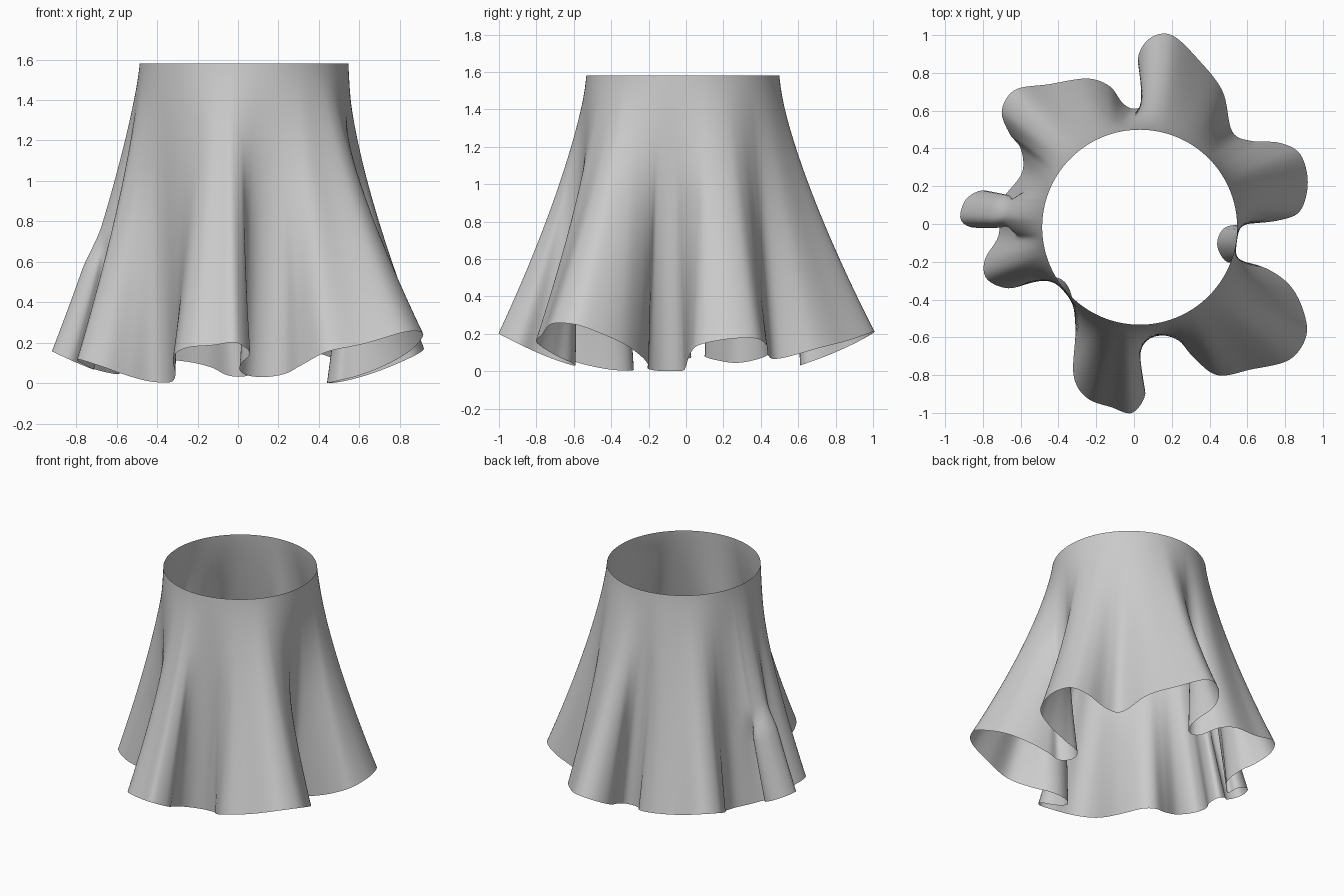
import bpy, bmesh, math
from mathutils import Vector

if "Cube" in bpy.data.objects:
    bpy.data.objects.remove(bpy.data.objects["Cube"])

TOP, CX, CY, RAD = 1.58, 0.03, -0.017, 0.516
COLS, ROWS = 420, 44

# hem outline seen from above, counter-clockwise from the right
hem = [(.92, .22), (.88, .37), (.77, .43), (.62, .44), (.52, .49), (.47, .70),
       (.35, .86), (.20, 1.0), (.08, .98), (.02, .87), (.06, .73), (.06, .64),
       (0, .61), (-.06, .64), (-.13, .73), (-.25, .77), (-.45, .74), (-.63, .71),
       (-.70, .60), (-.66, .48), (-.60, .40), (-.59, .28), (-.66, .18)]
pinch = [(-.74, .10), (-.76, .165), (-.82, .175), (-.89, .13), (-.92, .05),
         (-.90, 0), (-.83, -.02), (-.78, .02), (-.72, .02)]
rest = [(-.72, -.07), (-.79, -.19), (-.78, -.29), (-.67, -.34), (-.54, -.31),
        (-.42, -.28), (-.34, -.35), (-.31, -.55), (-.32, -.80), (-.25, -.92),
        (-.12, -.97), (-.01, -1.0), (.06, -.90), (.02, -.80), (.01, -.70),
        (.06, -.62), (.15, -.59), (.24, -.62), (.31, -.70), (.44, -.80),
        (.62, -.77), (.82, -.72), (.91, -.60), (.90, -.47), (.83, -.33),
        (.71, -.24), (.58, -.20), (.49, -.20), (.44, -.11), (.48, -.02),
        (.60, 0), (.77, .02), (.88, .07)]
# same stretch of hem before the pinch forms: a gentle arc
n = len(pinch)
arc = [(-.72 - .16 * math.sin(math.pi * (i + 1) / (n + 1)), .18 - .25 * (i + 1) / (n + 1))
       for i in range(n)]


def spline(pts, k=20):
    p = [Vector(q) for q in pts]
    out = []
    for i in range(len(p)):
        a, b, c, d = (p[(i + j) % len(p)] for j in (-1, 0, 1, 2))
        for s in range(k):
            t = s / k
            out.append(.5 * (2 * b + (c - a) * t + (2 * a - 5 * b + 4 * c - d) * t * t
                             + (3 * b - a - 3 * c + d) * t ** 3))
    return out


def smooth(pts, sigma):
    w = [math.exp(-.5 * (j / sigma) ** 2) for j in range(-int(3 * sigma), int(3 * sigma) + 1)]
    h, tot = len(w) // 2, sum(w)
    m = len(pts)
    xs, ys = [p.x for p in pts], [p.y for p in pts]
    return [Vector((sum(w[j] * xs[(i + j - h) % m] for j in range(len(w))) / tot,
                    sum(w[j] * ys[(i + j - h) % m] for j in range(len(w))) / tot))
            for i in range(m)]


# pinched and unpinched hems, sampled evenly along the length of the hem
full, plain = spline(hem + pinch + rest), spline(hem + arc + rest)
lengths = [0]
for i in range(len(full)):
    lengths.append(lengths[-1] + (full[(i + 1) % len(full)] - full[i]).length)
H, A, k = [], [], 0
for i in range(COLS):
    s = lengths[-1] * i / COLS
    while lengths[k + 1] <= s:
        k += 1
    f = (s - lengths[k]) / (lengths[k + 1] - lengths[k])
    H.append(full[k].lerp(full[(k + 1) % len(full)], f))
    A.append(plain[k].lerp(plain[(k + 1) % len(plain)], f))
S = smooth(A, COLS * .055)

# skirt: waist circle flaring to the fluted hem
bm = bmesh.new()
grid = []
for i in range(COLS):
    ang = math.atan2(S[i].y - CY, S[i].x - CX)
    W = Vector((CX + RAD * math.cos(ang), CY + RAD * math.sin(ang)))
    r = H[i].length
    hem_z = .2 * (max(r - .45, 0) / .55) ** 1.5
    col = []
    for j in range(ROWS + 1):
        t = j / ROWS
        u = min(max((t - .56) / .16, 0), 1)
        u = u * u * (3 - 2 * u)
        p = W + (S[i] - W) * t ** 1.15 + (A[i] - S[i]) * t ** 1.6 + (H[i] - A[i]) * u * t
        col.append(bm.verts.new((p.x, p.y, TOP + (hem_z - TOP) * t)))
    grid.append(col)
for i in range(COLS):
    a, b = grid[i], grid[(i + 1) % COLS]
    for j in range(ROWS):
        bm.faces.new((a[j], a[j + 1], b[j + 1], b[j])).smooth = True
mesh = bpy.data.meshes.new("skirt")
bm.to_mesh(mesh)
bm.free()
bpy.context.collection.objects.link(bpy.data.objects.new("skirt", mesh))
